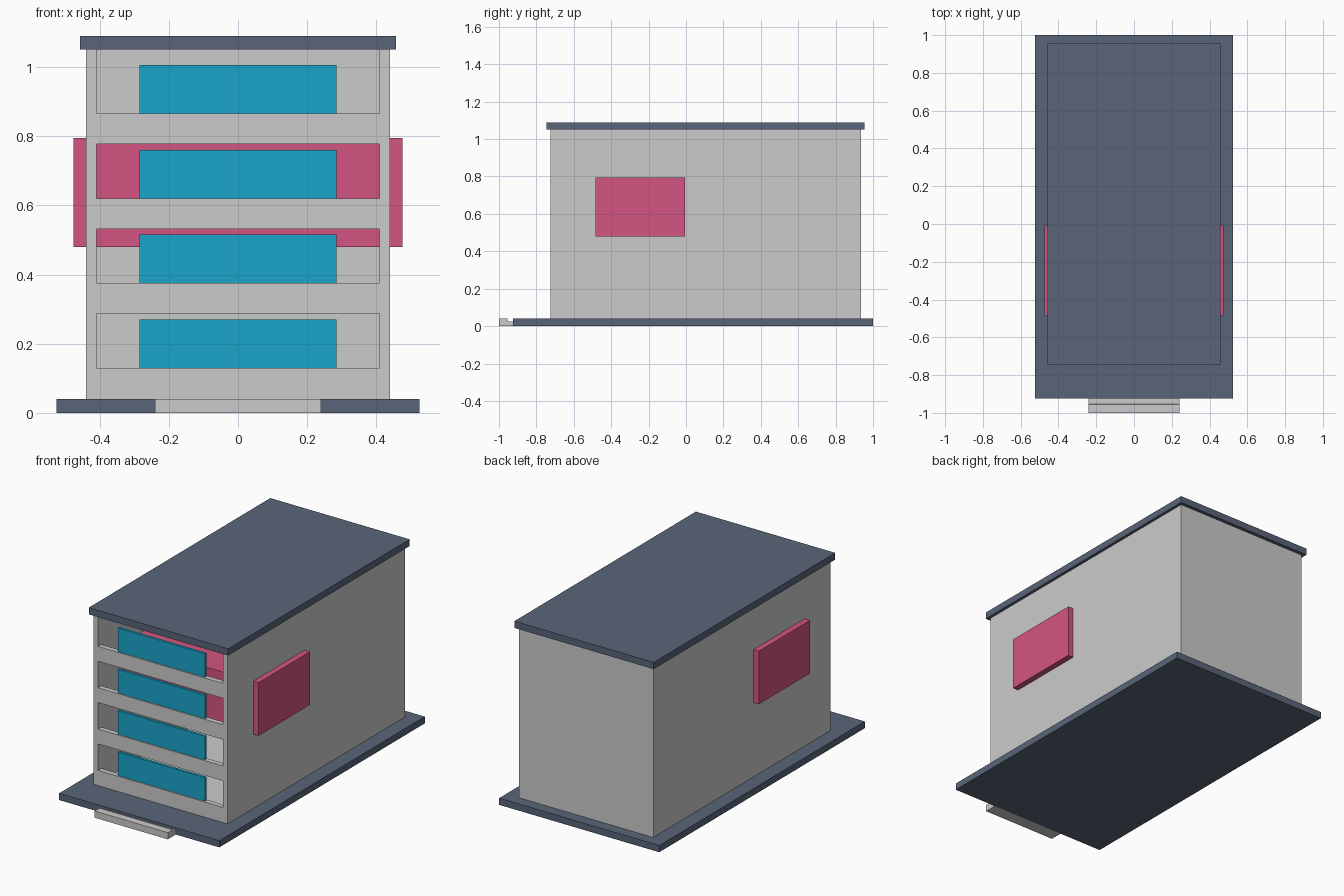
import bpy, bmesh

if "Cube" in bpy.data.objects:
    bpy.data.objects.remove(bpy.data.objects["Cube"])


def material(name, rgb):
    m = bpy.data.materials.new(name)
    m.diffuse_color = (*rgb, 1)
    m.use_nodes = True
    m.node_tree.nodes["Principled BSDF"].inputs["Base Color"].default_value = m.diffuse_color
    return m


slate = material("slate", (0.10, 0.13, 0.19, 1)[:3])
blue = material("blue", (0.01, 0.38, 0.60))
pink = material("pink", (0.65, 0.09, 0.22))
pale = material("pale", (0.68, 0.68, 0.68))


def add_box(bm, x, y, z):
    vs = bmesh.ops.create_cube(bm, size=1)["verts"]
    for v in vs:
        for i, (a, b) in enumerate((x, y, z)):
            v.co[i] = (a + b) / 2 + v.co[i] * (b - a)


def finish(name, bm, mat=None):
    bmesh.ops.recalc_face_normals(bm, faces=bm.faces)
    me = bpy.data.meshes.new(name)
    bm.to_mesh(me)
    bm.free()
    ob = bpy.data.objects.new(name, me)
    bpy.context.collection.objects.link(ob)
    if mat:
        me.materials.append(mat)
    return ob


def box(name, x, y, z, mat=None):
    bm = bmesh.new()
    add_box(bm, x, y, z)
    return finish(name, bm, mat)


def prism(name, profile, x0, x1, mat):
    bm = bmesh.new()
    f = bm.faces.new([bm.verts.new((x0, y, z)) for y, z in profile])
    ext = bmesh.ops.extrude_face_region(bm, geom=[f])["geom"]
    for v in ext:
        if isinstance(v, bmesh.types.BMVert):
            v.co.x = x1
    return finish(name, bm, mat)


# Ground slab and overhanging roof
box("ground_slab", (-.525, .525), (-.925, 1), (0, .04), slate)
box("roof", (-.457, .457), (-.745, .955), (1.05, 1.09), slate)

# Entrance step with a raised front lip
prism("entrance_step", [(-1, 0), (-.925, 0), (-.925, .026), (-.952, .026),
                        (-.955, .04), (-1, .04)], -.24, .24, pale)

# Hollow building body, with cutters for the interior and front openings
body = box("building_walls", (-.44, .44), (-.725, .935), (.04, 1.05))
sills = [.13 + .245 * i for i in range(4)]


def cut(cutter):
    mod = body.modifiers.new("cut", 'BOOLEAN')
    mod.object = cutter
    mod.operation = 'DIFFERENCE'
    mod.solver = 'EXACT'
    cutter.hide_render = True
    cutter.hide_viewport = True


cut(box("interior_cutter", (-.41, .41), (-.695, .905), (.05, 1.1)))
bm = bmesh.new()
for i, z in enumerate(sills):
    add_box(bm, (-.4095, .4095), (-.8, -.65), (z, z + .157 if i < 3 else 1.12))
cut(finish("opening_cutter", bm))

# Pale interior floor
box("interior_floor", (-.41, .41), (-.695, .905), (.045, .055), pale)

# Window panels standing on each sill
for i, z in enumerate(sills):
    box(f"window_panel_{i + 1}", (-.285, .285), (-.718, -.703), (z, z + .14), blue)

# Cross block passing through both side walls
box("cross_block", (-.475, .475), (-.485, -.005), (.48, .795), pink)
